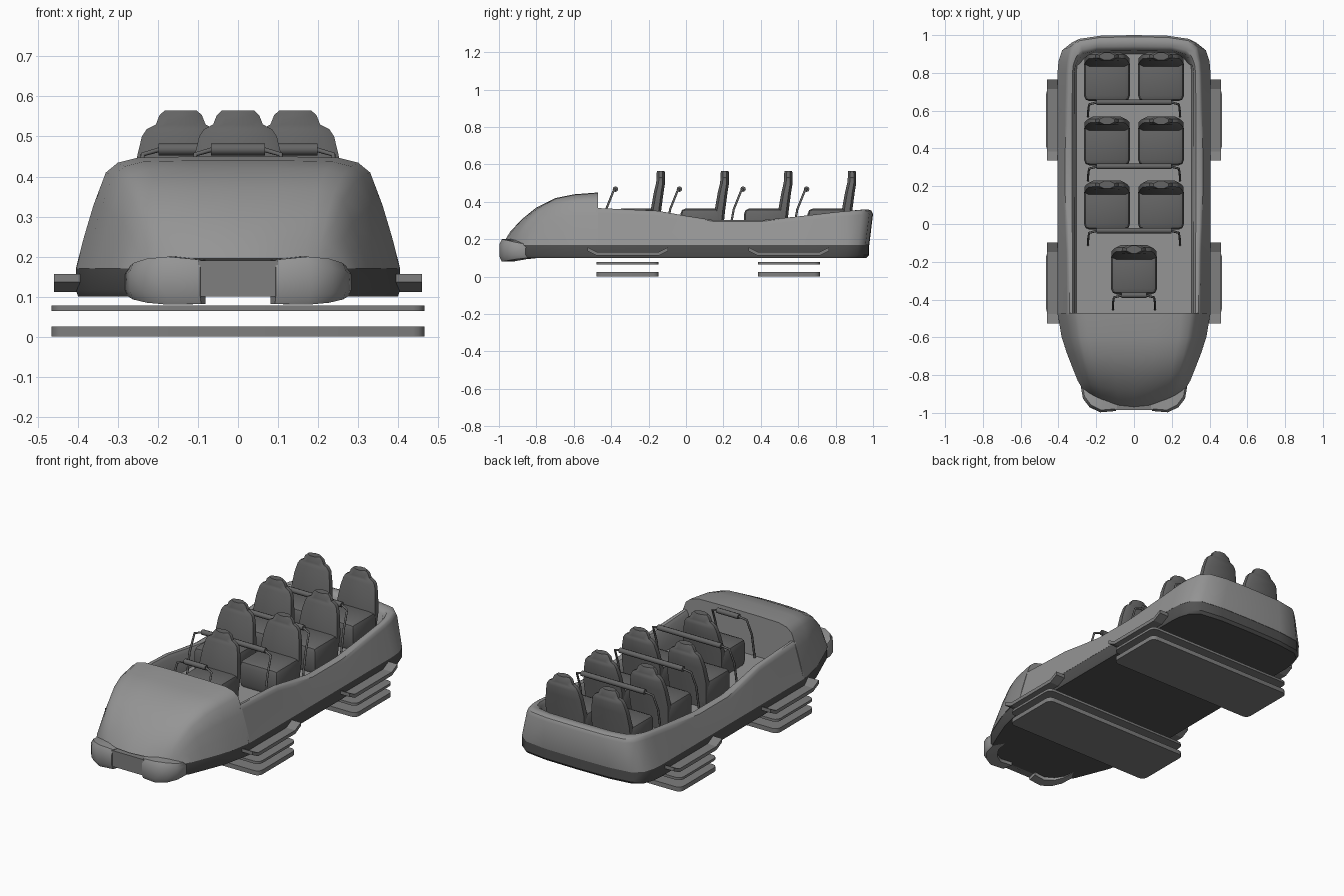
import bpy, bmesh, math
from mathutils import Vector

cube = bpy.data.objects.get("Cube")
if cube:
    bpy.data.objects.remove(cube, do_unlink=True)


def material(name, v):
    m = bpy.data.materials.new(name)
    m.use_nodes = True
    m.diffuse_color = (v, v, v, 1)
    bsdf = next(n for n in m.node_tree.nodes if n.type == 'BSDF_PRINCIPLED')
    bsdf.inputs["Base Color"].default_value = (v, v, v, 1)
    return m


BODY = material("body grey", 0.30)
METAL = material("metal grey", 0.21)
SEAT = material("seat grey", 0.13)
DARK = material("underside dark grey", 0.085)


def finish(ob, mat, angle):
    ob.data.materials.clear()
    ob.data.materials.append(mat)
    bpy.ops.object.select_all(action='DESELECT')
    ob.select_set(True)
    bpy.context.view_layer.objects.active = ob
    bpy.ops.object.shade_smooth_by_angle(angle=math.radians(angle))
    return ob


def add_mesh(name, bm, mat, angle=35):
    bmesh.ops.recalc_face_normals(bm, faces=bm.faces)
    me = bpy.data.meshes.new(name)
    bm.to_mesh(me)
    bm.free()
    ob = bpy.data.objects.new(name, me)
    bpy.context.collection.objects.link(ob)
    return finish(ob, mat, angle)


def loft(name, rings, mat, angle=35):
    """Skin closed rings of equal size and cap both ends."""
    bm = bmesh.new()
    vs = [[bm.verts.new(p) for p in r] for r in rings]
    n = len(vs[0])
    for a, b in zip(vs, vs[1:]):
        for i in range(n):
            j = (i + 1) % n
            bm.faces.new((a[i], a[j], b[j], b[i]))
    bm.faces.new(vs[0])
    bm.faces.new(vs[-1])
    return add_mesh(name, bm, mat, angle)


def box(name, lo, hi, mat, bevel=0.0, vertical=False, segments=2):
    bm = bmesh.new()
    bmesh.ops.create_cube(bm, size=1)
    for v in bm.verts:
        v.co = [l + (c + 0.5) * (h - l) for l, h, c in zip(lo, hi, v.co)]
    edges = [e for e in bm.edges
             if not vertical or abs(e.verts[0].co.z - e.verts[1].co.z) > 0.001]
    if bevel:
        bmesh.ops.bevel(bm, geom=edges, offset=bevel, segments=segments,
                        affect='EDGES', profile=0.5)
    return add_mesh(name, bm, mat)


def tube(name, pts, r, mat):
    cu = bpy.data.curves.new(name, 'CURVE')
    cu.dimensions = '3D'
    cu.bevel_depth, cu.bevel_resolution, cu.use_fill_caps = r, 2, True
    sp = cu.splines.new('POLY')
    sp.points.add(len(pts) - 1)
    for p, q in zip(sp.points, pts):
        p.co = (*q, 1)
    ob = bpy.data.objects.new(name, cu)
    bpy.context.collection.objects.link(ob)
    bpy.ops.object.select_all(action='DESELECT')
    ob.select_set(True)
    bpy.context.view_layer.objects.active = ob
    bpy.ops.object.convert(target='MESH')
    finish(bpy.context.view_layer.objects.active, mat, 50)


def mirrored(half):
    """Complete an outline whose last point lies on the centre line."""
    return half + [(-p[0], *p[1:]) for p in reversed(half[:-1])]


# Tub: rounded side wall, rolled rim, inner wall and floor
SILL, FLOOR = 0.17, 0.22
RIM = [(-0.48, 0.367), (-0.15, 0.352), (0, 0.325), (0.15, 0.302), (0.4, 0.302),
       (0.6, 0.322), (0.8, 0.345), (1.0, 0.362)]


def rim(y):
    for (y0, z0), (y1, z1) in zip(RIM, RIM[1:]):
        if y <= y1:
            return z0 + (z1 - z0) * (y - y0) / (y1 - y0)
    return RIM[-1][1]


straight = [p[0] for p in RIM[:-1]]
outer = [(0.405, y) for y in straight] + [
    (0.40, 0.86), (0.38, 0.92), (0.33, 0.96), (0.2, 0.977), (0, 0.98)]
inner = [(0.315, y) for y in straight] + [
    (0.31, 0.84), (0.295, 0.87), (0.27, 0.9), (0.2, 0.918), (0, 0.92)]
rings = [[] for _ in range(7)]
for (ox, oy), (ix, iy) in zip(outer, inner):
    h = rim(oy)
    back = 0.02 if oy > 0.9 else 0.0
    top = Vector((ox - 0.26 * (h - SILL) * ox / 0.405, oy + back))
    mid = Vector((ix, iy))
    rings[0].append((ox, oy, SILL))
    rings[1].append((top.x, top.y, h - 0.025))
    for k, (t, dz) in enumerate([(0.12, 0.007), (0.35, 0), (0.75, 0.002)]):
        p = top.lerp(mid, t)
        rings[2 + k].append((p.x, p.y, h - dz))
    rings[5].append((ix, iy, h - 0.02))
    rings[6].append((ix * 0.97, iy - back, FLOOR))
loft("tub", [mirrored(r) for r in rings], BODY, 40)

# Nose hood: shrinking cross-sections bowed back at the sides
SECTION = [(1, 0), (0.95, 0.28), (0.89, 0.57), (0.815, 0.857), (0.74, 0.946),
           (0.617, 0.99), (0.3, 1), (0, 1)]
STATIONS = [(-0.47, 0.45, 0.405, 0), (-0.6, 0.44, 0.383, 0), (-0.7, 0.42, 0.355, 0.015),
            (-0.8, 0.37, 0.322, 0.03), (-0.88, 0.305, 0.298, 0.05),
            (-0.94, 0.24, 0.28, 0.08), (-0.968, 0.195, 0.27, 0.095)]
loft("nose_hood", [mirrored([(w * fx, y + bow * fx * fx, SILL + (h - SILL) * fz)
                             for fx, fz in SECTION])
                   for y, h, w, bow in STATIONS], BODY, 40)

# Dark chassis band and belly below the hull
nose = [(0, -0.97), (0.13, -0.955), (0.262, -0.885), (0.29, -0.845), (0.368, -0.65)]
plan = mirrored([(x, y) for x, y in nose + outer])
plan = plan[:-1] if plan[-1] == plan[0] else plan
loft("chassis", [[(x * s, y * s, z) for x, y in plan]
                 for z, s in [(0.1, 0.985), (0.115, 0.998), (SILL, 0.998)]], DARK)

# Front plate between the bumpers
box("front_plate", (-0.1, -0.985, 0.1), (0.1, -0.94, 0.19), METAL)

# Wrap-around corner bumpers
BUMPER = [(0.095, -0.99, 0.082, 0.192), (0.18, -0.997, 0.08, 0.2),
          (0.235, -0.97, 0.085, 0.195), (0.27, -0.925, 0.093, 0.184),
          (0.282, -0.86, 0.1, 0.172)]
for side, s in (("left", 1), ("right", -1)):
    sections = []
    for x, y, lo, hi in BUMPER:
        ix, iy = x * 0.85, y + 0.07
        nx, ny = x * 0.97, y + 0.012
        c = (hi - lo) * 0.22
        sections.append([(s * ix, iy, lo), (s * nx, ny, lo), (s * x, y, lo + c),
                         (s * x, y, hi - c), (s * nx, ny, hi), (s * ix, iy, hi)])
    loft(side + "_bumper", sections, BODY, 45)

# Wheel-side plates under the hull and their upswept side brackets
for end, yc in (("front", -0.312), ("rear", 0.55)):
    for level, lo, hi in (("lower", 0, 0.025), ("upper", 0.064, 0.078)):
        box(f"{end}_{level}_plate", (-0.466, yc - 0.166, lo), (0.466, yc + 0.166, hi),
            METAL, 0.03, True, 3)
    for side, s in (("left", 1), ("right", -1)):
        path = [(-0.215, 0.147), (-0.165, 0.122), (0.165, 0.122), (0.215, 0.147)]
        loft(f"{end}_{side}_bracket",
             [[(s * x, yc + dy, z + dz) for x, dz in
               ((0.395, -0.01), (0.46, -0.01), (0.46, 0.01), (0.395, 0.01))]
              for dy, z in path], METAL, 20)

# Seats: bevelled cushion and a contoured back with a headrest
BACK = [(FLOOR, 0.11, -0.088, -0.035), (0.36, 0.12, -0.076, -0.02),
        (0.45, 0.109, -0.06, -0.008), (0.5, 0.097, -0.048, 0), (0.518, 0.085, -0.046, 0),
        (0.53, 0.062, -0.045, 0), (0.553, 0.053, -0.045, 0), (0.565, 0.04, -0.043, -0.003)]


def seat(name, x, yb):
    box(name + "_cushion", (x - 0.122, yb - 0.26, FLOOR - 0.01),
        (x + 0.122, yb - 0.035, 0.365), SEAT, 0.03)
    levels = []
    for z, w, f, b in BACK:
        c = 0.013
        half = [(w - 2 * c, f), (w, f + c), (w, b - c), (w - 2 * c, b)]
        loop = half + [(-px, py) for px, py in reversed(half)]
        levels.append([(x + px, yb + py, z) for px, py in loop])
    loft(name + "_back", levels, SEAT, 40)


# Lap bars: thick grip on two bent legs
def lap_bar(name, yb, half):
    y = yb - 0.265
    tube(name + "_grip", [(-half + 0.045, y, 0.468), (half - 0.045, y, 0.468)], 0.015, SEAT)
    for side, s in (("left", 1), ("right", -1)):
        tube(f"{name}_{side}_leg",
             [(s * (half - 0.05), y, 0.468), (s * (half - 0.005), y - 0.012, 0.455),
              (s * half, y - 0.05, 0.36), (s * half, y - 0.075, FLOOR)], 0.006, SEAT)


seat("front_seat", 0, -0.112)
lap_bar("front_lap_bar", -0.112, 0.112)
for row in range(3):
    yb = 0.23 + 0.34 * row
    for side, s in (("left", 1), ("right", -1)):
        seat(f"row{row + 1}_{side}_seat", s * 0.143, yb)
    lap_bar(f"row{row + 1}_lap_bar", yb, 0.243)
